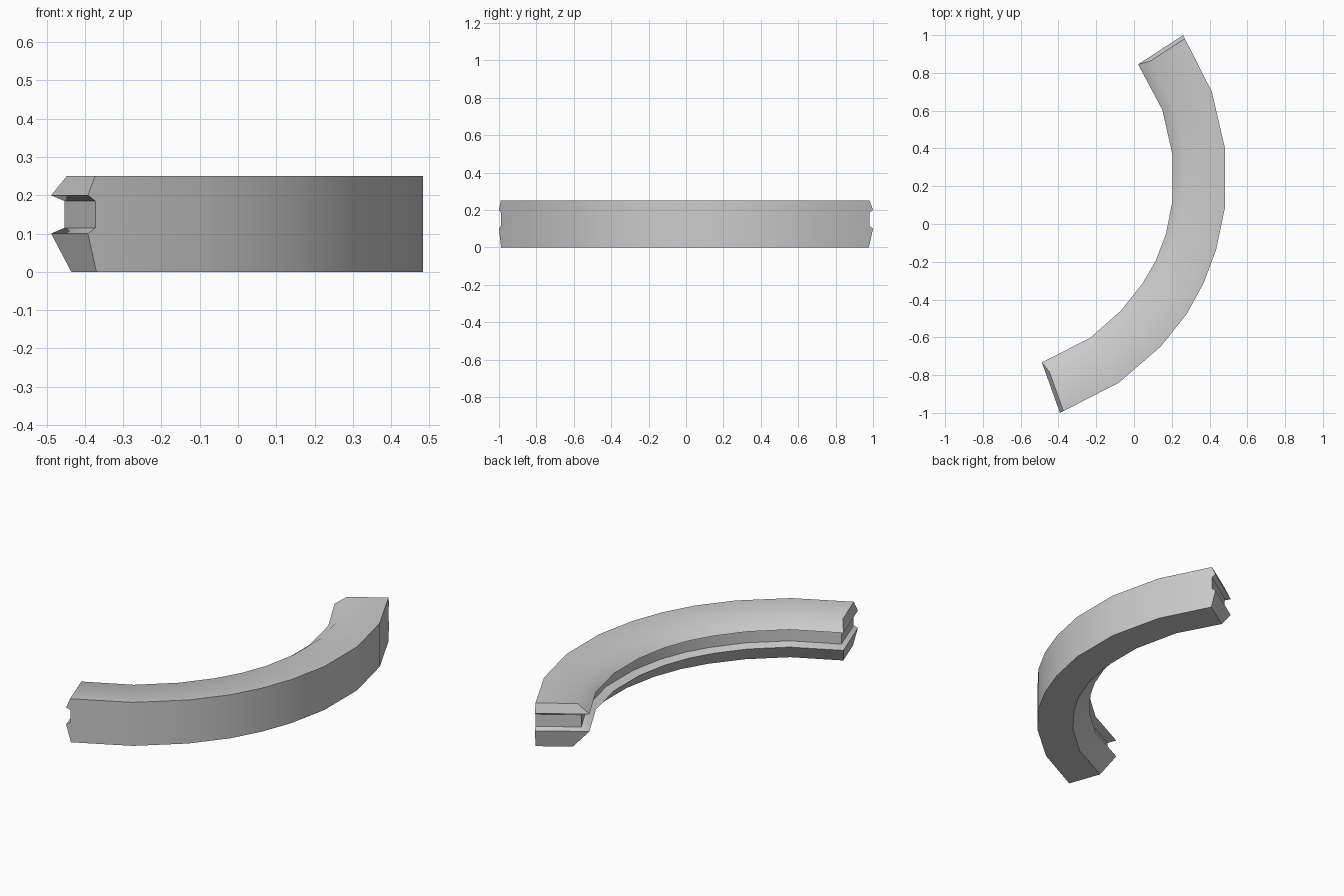
import bpy, bmesh, math
from mathutils import Vector

if "Cube" in bpy.data.objects:
    bpy.data.objects.remove(bpy.data.objects["Cube"])

# Plan outlines of the arc: outer side and matching inner side
OUTER = [(.26, 1), (.412, .70), (.483, .395), (.483, .095), (.435, -.135),
         (.37, -.31), (.28, -.475), (.14, -.65), (-.08, -.84), (-.392, -1)]
INNER = [(.022, .845), (.15, .605), (.205, .36), (.205, .13), (.17, -.05),
         (.115, -.195), (.045, -.315), (-.07, -.46), (-.235, -.605), (-.488, -.732)]

# Edge profile: height, inset of inner side, inset of the two ends
LEVELS = [(0, .09, .025), (.1, 0, 0), (.115, .045, .022),
          (.185, .045, .022), (.2, 0, 0), (.25, .065, .021)]

outer = [Vector(p) for p in OUTER]
inner = [Vector(p) for p in INNER]
n, m = len(outer), len(LEVELS)
bm = bmesh.new()


def end_shift(pts, i, amount):
    """Slide an end point along its own side."""
    if i == 0:
        return (pts[1] - pts[0]).normalized() * amount
    if i == n - 1:
        return (pts[-2] - pts[-1]).normalized() * amount
    return Vector((0, 0))


rings_in, rings_out = [], []
for i in range(n):
    across = (outer[i] - inner[i]).normalized()
    col_in, col_out = [], []
    for z, inset, end in LEVELS:
        a = inner[i] + across * inset + end_shift(inner, i, end)
        b = outer[i] + end_shift(outer, i, end)
        col_in.append(bm.verts.new((a.x, a.y, z)))
        col_out.append(bm.verts.new((b.x, b.y, z)))
    rings_in.append(col_in)
    rings_out.append(col_out)

# Long sides, top and bottom
for i in range(n - 1):
    loop_a = rings_in[i] + rings_out[i][::-1]
    loop_b = rings_in[i + 1] + rings_out[i + 1][::-1]
    for k in range(2 * m):
        j = (k + 1) % (2 * m)
        bm.faces.new((loop_a[k], loop_a[j], loop_b[j], loop_b[k]))

# Grooved ends
for i in (0, n - 1):
    for k in range(m - 1):
        bm.faces.new((rings_in[i][k], rings_in[i][k + 1],
                      rings_out[i][k + 1], rings_out[i][k]))

bmesh.ops.recalc_face_normals(bm, faces=bm.faces[:])
mesh = bpy.data.meshes.new("curved_counter")
bm.to_mesh(mesh)
bm.free()
counter = bpy.data.objects.new("curved_counter", mesh)
bpy.context.collection.objects.link(counter)
bpy.context.view_layer.objects.active = counter
counter.select_set(True)
bpy.ops.object.shade_smooth_by_angle(angle=math.radians(40))
